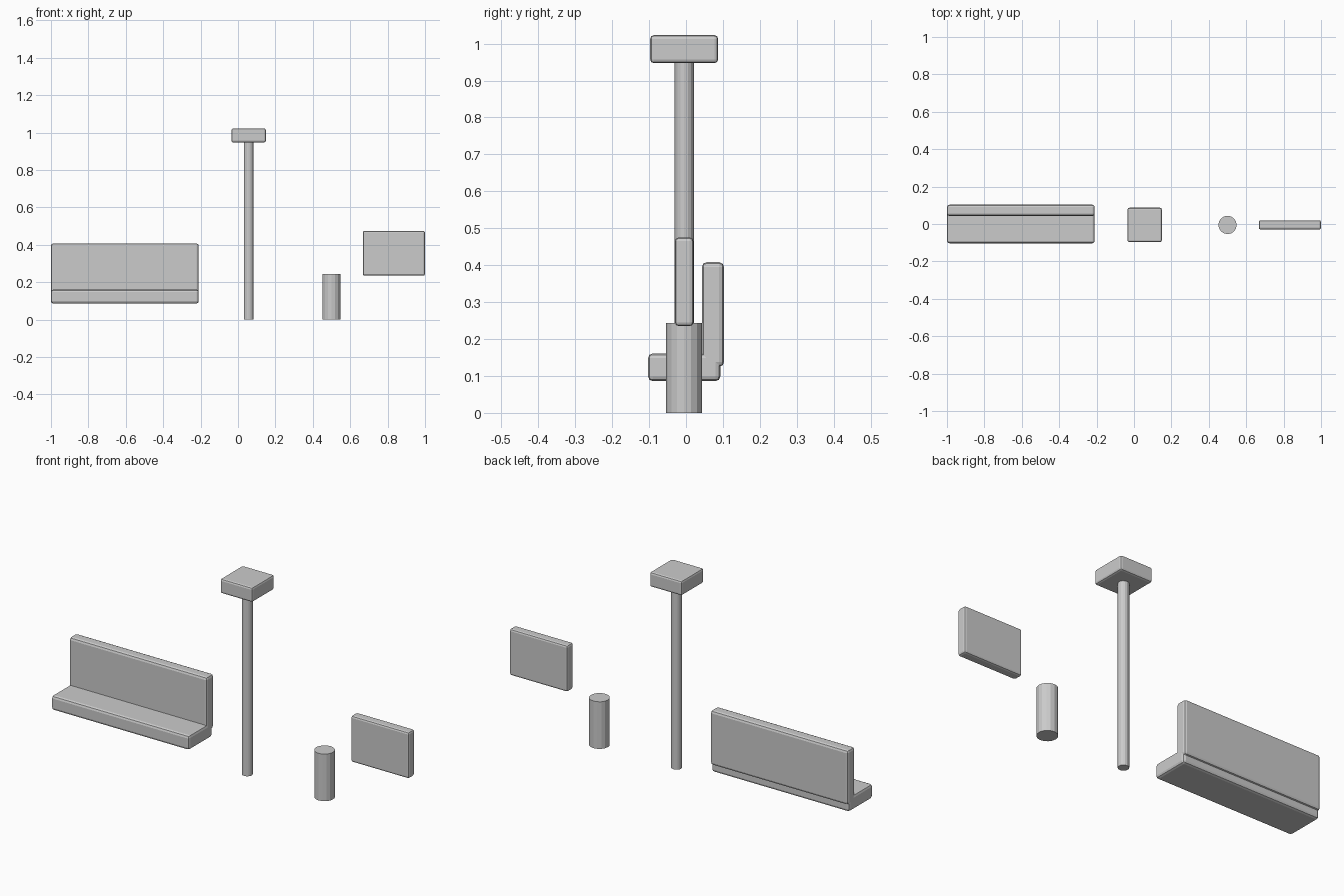
import bpy

if "Cube" in bpy.data.objects:
    bpy.data.objects.remove(bpy.data.objects["Cube"])


def box(name, lo, hi, bevel=0.013):
    """Rounded box between two corners."""
    size = [b - a for a, b in zip(lo, hi)]
    mid = [(a + b) / 2 for a, b in zip(lo, hi)]
    bpy.ops.mesh.primitive_cube_add(size=1, location=mid)
    ob = bpy.context.object
    ob.name = name
    ob.scale = size
    bpy.ops.object.transform_apply(location=False, rotation=False, scale=True)
    mod = ob.modifiers.new("rounding", 'BEVEL')
    mod.width = bevel
    mod.segments = 2
    return ob


def post(name, x, y, radius, height):
    """Upright round post standing on the ground."""
    bpy.ops.mesh.primitive_cylinder_add(vertices=16, radius=radius, depth=height,
                                        location=(x, y, height / 2))
    bpy.context.object.name = name


Y = -0.005  # shared centre line

# Bench
box("bench_seat", (-1.0, -0.103, 0.086), (-0.21, 0.093, 0.161))
box("bench_back", (-1.0, 0.043, 0.125), (-0.21, 0.103, 0.408))

# Street lamp
post("lamp_pole", 0.057, Y, 0.026, 0.96)
box("lamp_head", (-0.035, Y - 0.092, 0.947), (0.149, Y + 0.092, 1.023), 0.01)

# Bollard
post("bollard", 0.5, Y, 0.049, 0.244)

# Sign panel
box("sign_panel", (0.667, Y - 0.025, 0.235), (1.0, Y + 0.025, 0.475), 0.01)
